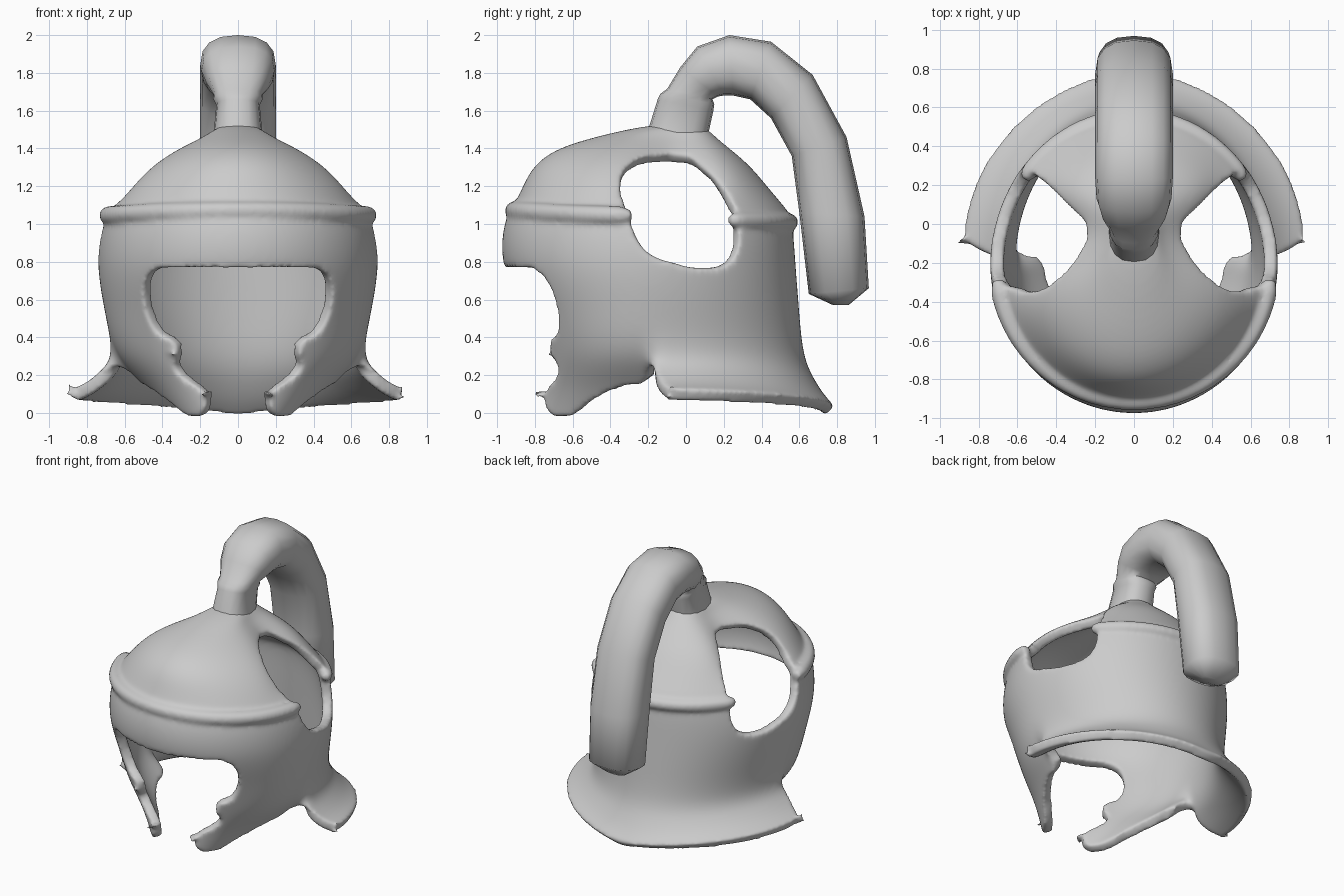
import bpy, bmesh
from math import sin, cos, pi, radians, exp
from mathutils import Vector

if "Cube" in bpy.data.objects:
    bpy.data.objects.remove(bpy.data.objects["Cube"])

SEG = 48
WALL = .07


def make_object(name, bm):
    mesh = bpy.data.meshes.new(name)
    bm.to_mesh(mesh)
    bm.free()
    ob = bpy.data.objects.new(name, mesh)
    bpy.context.collection.objects.link(ob)
    return ob


def apply_modifiers(ob):
    bpy.context.view_layer.objects.active = ob
    for m in list(ob.modifiers):
        bpy.ops.object.modifier_apply(modifier=m.name)


def power(v, e):
    return (abs(v) ** e) * (1 if v > 0 else -1)


def ring_point(ring, a):
    """Point on a ring of two half ellipses; angle 0 is the front."""
    z, rx, front, mid, back = ring
    ry = mid - front if cos(a) > 0 else back - mid
    p = Vector((rx * sin(a), mid - ry * cos(a), z))
    if 1.15 < z < 1.5:  # dome is pinched in above the ear holes
        p.x *= 1 - .40 * exp(-((p.y + .05) / .21) ** 2)
    return p


# Helmet shell: dome and bowl rings (z, half width, front y, middle y, back y)
RINGS = [
    (1.53, .10, -.18, -.05, .09), (1.465, .23, -.47, -.07, .15),
    (1.40, .37, -.69, -.10, .23), (1.31, .51, -.81, -.13, .34),
    (1.20, .61, -.865, -.17, .43), (1.10, .67, -.91, -.20, .515),
    (1.04, .72, -.96, -.20, .565), (.80, .755, -.995, -.20, .58),
    (.55, .71, -.87, -.20, .60), (.30, .66, -.79, -.20, .62)]
CHEEK = [(.15, .50, -.79, -.20, 0), (-.05, .35, -.82, -.20, 0)]
LAST = len(RINGS) - 1

bm = bmesh.new()
cache = {}


def shell_vert(i, row, part):
    i %= SEG
    a = 2 * pi * i / SEG
    key = (i, row, part if row > LAST else '')
    if key not in cache:
        if row <= LAST:
            p = ring_point(RINGS[row], a)
        elif part == 'cheek':
            p = ring_point(CHEEK[row - LAST - 1], a)
        else:  # neck guard flaring outward
            t = (row - LAST) / 3
            outer = Vector((.885 * power(sin(a), 1.07), -.09 - .88 * power(cos(a), 1.07),
                            .03 + .095 * abs(sin(a))))
            p = ring_point(RINGS[LAST], a).lerp(outer, t)
            p.z -= .13 * t * (1 - t)
        cache[key] = bm.verts.new(p)
    return cache[key]


def strip(i0, i1, r0, r1, part):
    for i in range(i0, i1):
        for r in range(r0, r1):
            bm.faces.new((shell_vert(i, r + 1, part), shell_vert(i + 1, r + 1, part),
                          shell_vert(i + 1, r, part), shell_vert(i, r, part)))


strip(0, SEG, 0, LAST, '')
strip(-SEG // 4, SEG // 4, LAST, LAST + 2, 'cheek')
strip(SEG // 4, 3 * SEG // 4, LAST, LAST + 3, 'flare')
bm.faces.new([shell_vert(i, 0, '') for i in range(SEG)])
shell = make_object("helmet_shell", bm)
sub = shell.modifiers.new("smooth_form", 'SUBSURF')
sub.levels = sub.render_levels = 3
apply_modifiers(shell)

# Openings: face and cheek outline (x, z), ear holes (y, z)
FACE = [(-.1, .77), (.40, .77), (.45, .74), (.47, .69), (.465, .58), (.43, .48),
        (.39, .425), (.325, .415), (.285, .36), (.285, .31), (.32, .26), (.27, .20),
        (.15, .12), (.135, .07), (.14, .02), (.18, -.02), (.18, -.2), (-.1, -.2)]
CHEEK_EDGE = [(.18, -.2), (.18, -.02), (.28, -.02), (.33, .02), (.38, .065), (.46, .12),
              (.57, .19), (.67, .24), (1.2, .24), (1.2, -.2)]
EAR = [(-.36, 1.15), (-.34, 1.25), (-.25, 1.32), (-.10, 1.335), (.03, 1.32),
       (.14, 1.22), (.23, 1.07), (.25, .95), (.25, .84), (.20, .785), (.05, .77),
       (-.12, .80), (-.23, .86), (-.29, 1.0)]


def inside(x, y, poly):
    hit = False
    for (x0, y0), (x1, y1) in zip(poly, poly[1:] + poly[:1]):
        if (y0 > y) != (y1 > y) and x < (x1 - x0) * (y - y0) / (y1 - y0) + x0:
            hit = not hit
    return hit


def is_cut(f):
    p = f.calc_center_median()
    q = p - f.normal * WALL * .8  # inner wall decides the visible opening
    front = p.y < -.2
    return (front and inside(abs(q.x), q.z, FACE)
            or front and inside(abs(p.x), p.z, CHEEK_EDGE)
            or abs(q.x) > .1 and inside(q.y, q.z, EAR))


bm = bmesh.new()
bm.from_mesh(shell.data)
bm.normal_update()
bmesh.ops.delete(bm, geom=[f for f in bm.faces if is_cut(f)], context='FACES')
for _ in range(20):  # even out the cut edges
    moved = {}
    for v in bm.verts:
        near = [e.other_vert(v).co for e in v.link_edges if e.is_boundary]
        if len(near) == 2:
            moved[v] = v.co * .5 + (near[0] + near[1]) * .25
    for v, co in moved.items():
        v.co = co
bm.to_mesh(shell.data)
bm.free()
sol = shell.modifiers.new("wall", 'SOLIDIFY')
sol.thickness = WALL
sol.offset = -1
apply_modifiers(shell)


# Raised rims above the brow and round the back
def rim(name, ring, a0, a1, radius, drop):
    n, sides = 36, 12
    bm = bmesh.new()
    loops = []
    for i in range(n + 1):
        a = radians(a0 + (a1 - a0) * i / n)
        p = ring_point(ring, a)
        p.z -= drop * sin(a) ** 2
        tangent = (ring_point(ring, a + .01) - ring_point(ring, a - .01)).normalized()
        out = tangent.cross(Vector((0, 0, 1)))
        r = radius * (.6, .95, 1)[min(i, n - i, 2)]
        loops.append([bm.verts.new(p + r * (out * cos(2 * pi * k / sides)
                      + Vector((0, 0, sin(2 * pi * k / sides))))) for k in range(sides)])
    for u, v in zip(loops, loops[1:]):
        for k in range(sides):
            j = (k + 1) % sides
            bm.faces.new((u[k], u[j], v[j], v[k]))
    bm.faces.new(loops[0])
    bm.faces.new(loops[-1][::-1])
    bmesh.ops.recalc_face_normals(bm, faces=bm.faces)
    return make_object(name, bm)


rims = [rim("brow_rim", (1.07, .705, -.91, -.20, .54), -83, 83, .05, .025),
        rim("back_rim", (1.01, .69, -.9, -.20, .55), 125, 235, .045, -.015)]

# Fuse the rims into the shell and round every edge
bpy.ops.object.select_all(action='DESELECT')
for ob in rims + [shell]:
    ob.select_set(True)
bpy.context.view_layer.objects.active = shell
bpy.ops.object.join()
rem = shell.modifiers.new("round_edges", 'REMESH')
rem.mode = 'VOXEL'
rem.voxel_size = .014
smo = shell.modifiers.new("relax", 'SMOOTH')
smo.factor = .5
smo.iterations = 10
apply_modifiers(shell)
shell.data.polygons.foreach_set("use_smooth", [True] * len(shell.data.polygons))

# Plume: sections (outer y, outer z, inner y, inner z, half width)
SECTIONS = [
    (-.20, 1.50, .11, 1.44, .13), (-.15, 1.66, .145, 1.60, .115),
    (-.135, 1.69, .15, 1.635, .132), (-.10, 1.715, .14, 1.66, .13),
    (-.03, 1.83, .17, 1.675, .17), (.06, 1.94, .20, 1.68, .193),
    (.23, 2.0, .25, 1.68, .20), (.45, 1.965, .34, 1.66, .20),
    (.67, 1.79, .45, 1.56, .20), (.85, 1.46, .56, 1.36, .20),
    (.945, 1.04, .60, 1.06, .20), (.968, .66, .65, .63, .19),
    (.86, .57, .78, .57, .08)]

bm = bmesh.new()
loops = []
for oy, oz, iy, iz, hx in SECTIONS:
    o, q = Vector((0, oy, oz)), Vector((0, iy, iz))
    mid, half = (o + q) / 2, (o - q) / 2
    loops.append([bm.verts.new(mid + half * power(cos(2 * pi * k / 16), .8)
                  + Vector((hx * power(sin(2 * pi * k / 16), .8), 0, 0))) for k in range(16)])
for u, v in zip(loops, loops[1:]):
    for k in range(16):
        j = (k + 1) % 16
        bm.faces.new((u[k], u[j], v[j], v[k]))
bm.faces.new(loops[0])
bm.faces.new(loops[-1])
bmesh.ops.recalc_face_normals(bm, faces=bm.faces)
plume = make_object("plume", bm)
bpy.ops.object.select_all(action='DESELECT')
plume.select_set(True)
bpy.context.view_layer.objects.active = plume
bpy.ops.object.shade_smooth_by_angle(angle=radians(60))
